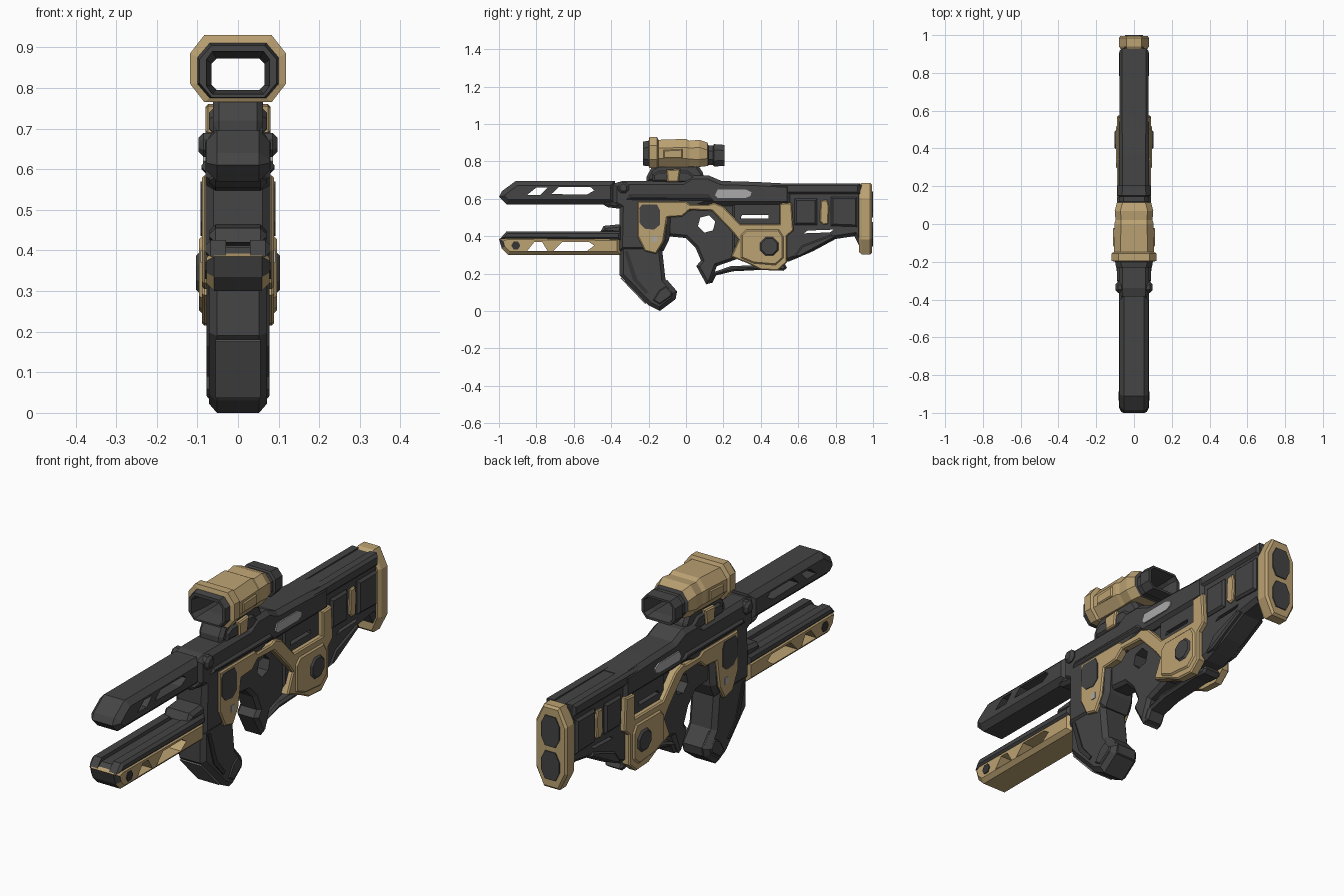
import bpy, bmesh, math
from mathutils import Matrix


def material(name, rgb):
    m = bpy.data.materials.new(name)
    m.diffuse_color = (*rgb, 1)
    return m


DARK = material("charcoal", (0.058, 0.058, 0.058))
TAN = material("tan", (0.50, 0.36, 0.17))
LIGHT = material("light_grey", (0.40, 0.40, 0.40))
MID = material("mid_grey", (0.17, 0.17, 0.17))
BLACK = material("soft_black", (0.036, 0.036, 0.036))


def finish(name, bm, *mats):
    bmesh.ops.recalc_face_normals(bm, faces=bm.faces[:])
    me = bpy.data.meshes.new(name)
    bm.to_mesh(me)
    bm.free()
    for m in mats:
        me.materials.append(m)
    ob = bpy.data.objects.new(name, me)
    bpy.context.collection.objects.link(ob)
    return ob


def prism(name, pts, x1, mat, x0=0.0, b=0.0, cuts=()):
    """Side profile (y, z) from x0 to x1 with chamfer b, mirrored across x = 0."""
    bm = bmesh.new()
    inner = [bm.verts.new((x0, y, z)) for y, z in pts]
    outer = [bm.verts.new((x1 - b, y, z)) for y, z in pts]
    n = len(pts)
    for i in range(n):
        j = (i + 1) % n
        bm.faces.new((inner[i], inner[j], outer[j], outer[i]))
    cap = bm.faces.new(outer)
    if x0 > 0:
        bm.faces.new(inner[::-1])
    if b:
        bm.normal_update()
        bmesh.ops.inset_region(bm, faces=[cap], thickness=b, use_boundary=True, use_even_offset=True)
        for v in cap.verts:
            v.co.x = x1
    copy = bmesh.ops.duplicate(bm, geom=bm.verts[:] + bm.edges[:] + bm.faces[:])["geom"]
    for v in copy:
        if isinstance(v, bmesh.types.BMVert):
            v.co.x *= -1
    if x0 == 0:
        bmesh.ops.remove_doubles(bm, verts=[v for v in bm.verts if abs(v.co.x) < 1e-6], dist=1e-5)
    ob = finish(name, bm, mat)
    # through-holes
    for k, c in enumerate(cuts):
        cutter = prism(name + "_cutter", c, 0.3, mat)
        cutter.hide_render = True
        mod = ob.modifiers.new("cut", 'BOOLEAN')
        mod.object, mod.operation, mod.solver = cutter, 'DIFFERENCE', 'EXACT'
        dg = bpy.context.evaluated_depsgraph_get()
        me = bpy.data.meshes.new_from_object(ob.evaluated_get(dg))
        ob.modifiers.clear()
        ob.data = me
        bpy.data.objects.remove(cutter)
    return ob


def ngon(y, z, r, n, turn=0.0):
    return [(y + r * math.cos(2 * math.pi * (i + turn) / n), z + r * math.sin(2 * math.pi * (i + turn) / n)) for i in range(n)]


def loft(name, rings, mats, hollow=False):
    """Octagonal rings (y, half width, z low, z high, corner x, corner z, material index)."""
    bm = bmesh.new()
    loops = []
    for y, w, a, c, cx, cz, _ in rings:
        sec = [(w, a + cz), (w, c - cz), (w - cx, c), (cx - w, c), (-w, c - cz), (-w, a + cz), (cx - w, a), (w - cx, a)]
        loops.append([bm.verts.new((x, y, z)) for x, z in sec])
    count = len(loops)
    for k in range(count if hollow else count - 1):
        p, q = loops[k], loops[(k + 1) % count]
        for i in range(8):
            j = (i + 1) % 8
            bm.faces.new((p[i], p[j], q[j], q[i])).material_index = rings[k][6]
    if not hollow:
        bm.faces.new(loops[0])
        bm.faces.new(loops[-1])
    return finish(name, bm, *mats)


# Upper barrel with see-through slots
prism("upper_barrel", [(-1, .61), (-.985, .64), (-.91, .695), (-.38, .695), (-.38, .57), (-.96, .57)], .077, DARK, b=.025,
      cuts=[[(-.85, .62), (-.80, .66), (-.74, .66), (-.78, .62)],
            [(-.72, .625), (-.68, .662), (-.51, .662), (-.49, .645), (-.53, .622)]])
# Lower barrel: tan shell, dark nose and dark top rails
low = prism("lower_barrel", [(-1, .385), (-.96, .40), (-.35, .395), (-.35, .30), (-.95, .30), (-.985, .335)], .077, TAN, b=.018,
            cuts=[[(-.85, .32), (-.81, .37), (-.77, .37), (-.74, .32)],
                  [(-.71, .32), (-.66, .37), (-.52, .37), (-.49, .35), (-.53, .32)]])
low.data.materials.append(DARK)
for f in low.data.polygons:
    if f.normal.y < -.5 and f.center.y < -.94:
        f.material_index = 1
prism("lower_barrel_rails", [(-.995, .385), (-.96, .425), (-.35, .425), (-.35, .38)], .08, DARK, x0=.03, b=.012)
prism("lower_barrel_bed", [(-.99, .385), (-.96, .408), (-.35, .408), (-.35, .38)], .04, DARK)
prism("barrel_tip_inlay", ngon(-.91, .35, .024, 6), .081, BLACK, x0=.07)
prism("barrel_bridge", [(-.46, .42), (-.44, .455), (-.34, .465), (-.34, .41)], .07, DARK, b=.015)
prism("barrel_root", [(-.46, .58), (-.42, .555), (-.34, .545), (-.34, .60)], .07, DARK, b=.015)

# Receiver, magazine and foot
prism("receiver", [(-.39, .57), (-.39, .68), (-.34, .695), (-.02, .695), (.03, .725), (.12, .725), (.19, .695), (.37, .69), (.56, .68),
                   (.56, .565), (.1, .565), (.02, .535), (-.08, .535), (-.09, .38), (-.12, .32), (-.36, .32), (-.355, .55)],
      .08, DARK, b=.02)
prism("magazine", [(-.355, .35), (-.355, .19), (-.2, .03), (-.14, .0), (-.06, .06), (-.05, .10), (-.11, .17), (-.13, .35)],
      .072, DARK, b=.02)
prism("magazine_foot", [(-.21, .05), (-.14, .005), (-.055, .065), (-.048, .105), (-.10, .165), (-.16, .13)], .077, DARK, b=.03)
prism("magazine_front_plate", [(-.345, .179), (-.351, .176), (-.218, .037), (-.212, .043)], .055, MID)
prism("magazine_side_rib", [(-.33, .32), (-.31, .32), (-.26, .17), (-.20, .10), (-.215, .09), (-.285, .165)], .077, BLACK, x0=.06)
prism("front_knob", ngon(-.335, .66, .032, 8, .5), .097, DARK, x0=.05, b=.012)
prism("receiver_side_ridge", [(-.32, .595), (-.30, .62), (.12, .62), (.15, .59)], .09, DARK, x0=.06, b=.01)
prism("light_side_plate", [(.155, .62), (.17, .65), (.32, .65), (.35, .635), (.345, .615), (.32, .605), (.17, .605)],
      .086, LIGHT, x0=.078)

# Grip with trigger opening and lower guard bar
prism("grip", [(-.10, .56), (-.10, .40), (0, .39), (.05, .34), (.08, .27), (.055, .24), (.11, .14), (.135, .16), (.165, .24),
               (.28, .28), (.30, .58)], .055, DARK, b=.015, cuts=[ngon(.11, .465, .048, 6, .25)])
prism("guard_bar", [(.11, .145), (.14, .15), (.16, .19), (.25, .212), (.45, .222), (.52, .215), (.54, .23), (.53, .25), (.40, .245),
                    (.24, .24), (.14, .205)], .045, DARK, b=.01)

# Stock
prism("stock", [(.24, .62), (.24, .31), (.3, .265), (.55, .265), (.6, .285), (.68, .32), (.80, .385), (.90, .40), (.94, .32), (.94, .675),
                (.5, .678)], .065, DARK, b=.018,
      cuts=[[(.63, .415), (.65, .43), (.79, .435), (.77, .42)], [(.29, .495), (.30, .512), (.44, .512), (.44, .495)]])
prism("stock_top_rib", [(.38, .625), (.36, .66), (.40, .682), (.93, .682), (.93, .625)], .076, DARK, x0=.03, b=.012)
prism("stock_front_panel", [(.58, .46), (.58, .60), (.70, .60), (.70, .46)], .078, DARK, x0=.05, b=.01)
prism("stock_rear_panel", [(.775, .455), (.775, .61), (.915, .61), (.915, .45)], .08, DARK, x0=.05, b=.01)
prism("stock_tan_strip", [(.715, .48), (.72, .59), (.755, .595), (.765, .56), (.76, .465), (.735, .46)], .076, TAN, x0=.05, b=.005)
prism("stock_brace", [(.57, .285), (.61, .29), (.80, .392), (.78, .41), (.62, .35)], .072, DARK, x0=.04, b=.008)
# Butt plate and its two dark pads
loft("butt_plate", [(.925, .07, .315, .675, .03, .07, 0), (.94, .08, .302, .685, .04, .08, 0), (.985, .08, .302, .685, .04, .08, 0),
                    (.995, .072, .312, .675, .036, .078, 0)], [TAN])
for nm, a, c in (("upper", .50, .64), ("lower", .345, .475)):
    loft(nm + "_butt_pad", [(.99, .047, a, c, .02, .04, 0), (1.0, .047, a, c, .02, .04, 0)], [DARK])

# Tan side frame running from the front panel to the stock
prism("side_frame", [(-.26, .585), (0, .585), (.02, .57), (.12, .57), (.15, .58), (.20, .56), (.29, .465), (.50, .465), (.50, .575),
                     (.565, .58), (.575, .43), (.54, .40), (.54, .26), (.49, .215), (.40, .22), (.33, .255), (.24, .29), (.28, .38),
                     (.25, .42), (.14, .535), (.02, .54), (-.02, .505), (-.10, .50), (-.12, .37), (-.16, .305), (-.22, .32), (-.26, .40)],
      .089, TAN, x0=.05, b=.006)
prism("side_module", [(.29, .28), (.29, .41), (.32, .44), (.50, .44), (.525, .40), (.525, .28), (.48, .24), (.36, .25)],
      .096, TAN, x0=.06, b=.012)
prism("module_dial", ngon(.445, .345, .056, 8, .5), .104, DARK, x0=.06, b=.01)
prism("front_panel_inlay", [(-.235, .57), (-.155, .57), (-.14, .54), (-.14, .46), (-.17, .435), (-.22, .44), (-.248, .47), (-.25, .55)],
      .092, DARK, x0=.085)
prism("front_panel_chip", [(-.18, .40), (-.155, .40), (-.155, .37), (-.18, .37)], .092, LIGHT, x0=.085)

# Scope mount
prism("scope_mount", [(-.21, .69), (-.21, .72), (-.185, .765), (-.15, .785), (.06, .785), (.09, .74), (.10, .69)], .062, DARK, b=.015)
prism("mount_clamp", [(-.18, .69), (-.18, .73), (-.15, .75), (.01, .75), (.05, .72), (.05, .68)], .072, DARK, x0=.04, b=.012)
prism("mount_tan_tab", [(-.10, .69), (-.105, .755), (-.03, .76), (-.04, .69)], .08, TAN, x0=.04, b=.006)
# Hollow scope: dark front, tan sleeve, dark eyepiece
loft("scope", [(-.20, .10, .775, .91, .03, .035, 1), (-.195, .118, .765, .93, .035, .045, 1), (-.155, .118, .765, .93, .035, .045, 1),
               (-.148, .107, .77, .915, .035, .045, 1), (.0, .104, .77, .92, .035, .045, 1), (.02, .098, .772, .91, .03, .04, 1),
               (.07, .102, .77, .915, .03, .04, 1), (.115, .09, .775, .90, .03, .04, 0), (.12, .08, .78, .885, .025, .03, 0),
               (.145, .08, .78, .885, .025, .03, 0), (.15, .088, .772, .892, .025, .03, 0), (.205, .086, .776, .888, .025, .03, 0),
               (.205, .072, .787, .878, .015, .015, 0), (.16, .065, .795, .872, .012, .012, 0), (-.15, .065, .795, .872, .012, .012, 0),
               (-.23, .078, .785, .89, .015, .02, 0), (-.23, .095, .777, .905, .03, .035, 0)], [DARK, TAN], hollow=True)
prism("scope_side_plate", [(-.12, .815), (-.12, .86), (-.02, .865), (-.02, .815)], .112, TAN, x0=.095, b=.005)
